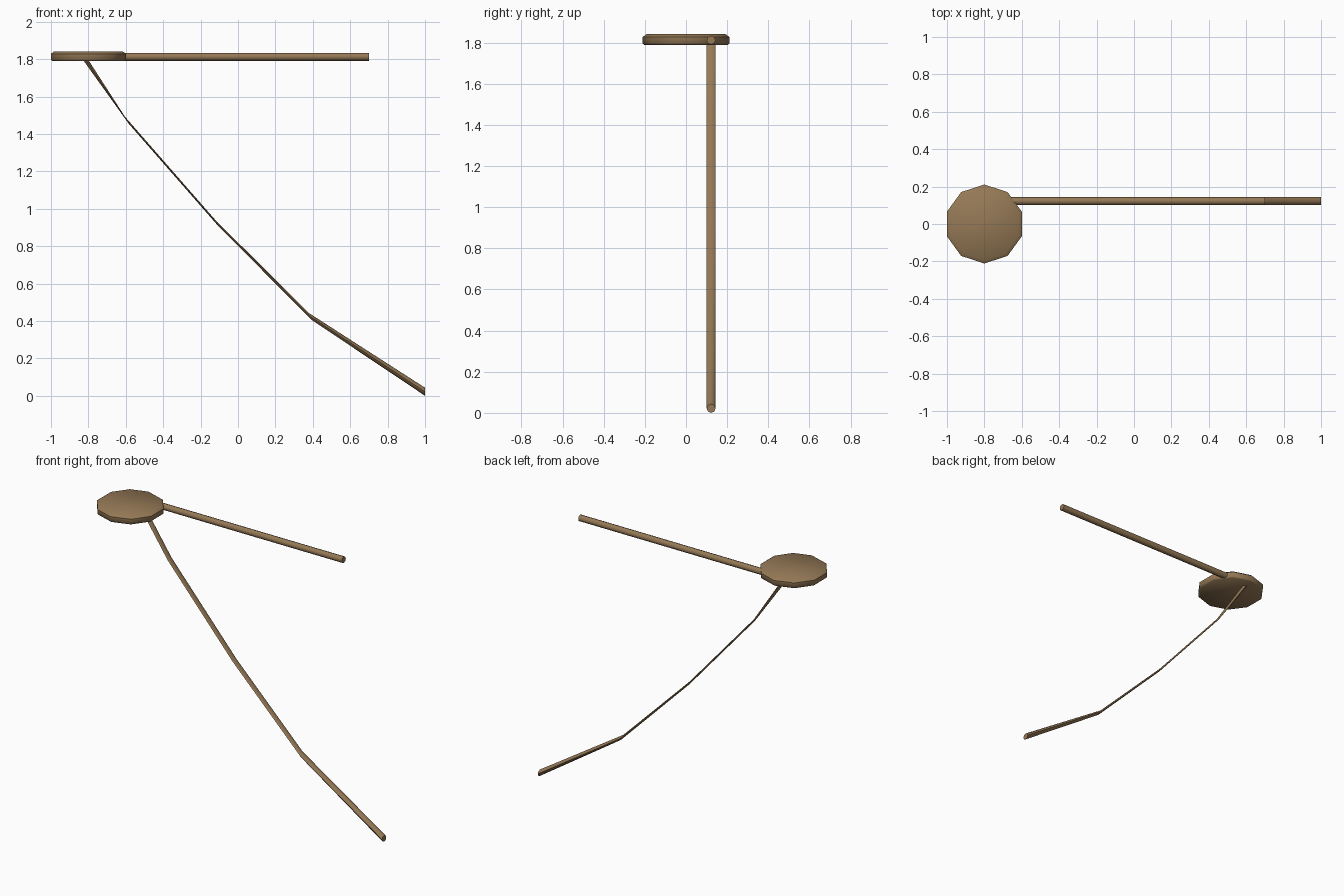
import bpy, bmesh, math
from mathutils import Vector

if "Cube" in bpy.data.objects:
    bpy.data.objects.remove(bpy.data.objects["Cube"])

wood = bpy.data.materials.new("brown wood")
wood.diffuse_color = (0.30, 0.19, 0.092, 1)
wood.use_nodes = True
wood.node_tree.nodes["Principled BSDF"].inputs["Base Color"].default_value = wood.diffuse_color


def loft(name, rings):
    """Skin a list of equal-sized rings and cap both ends."""
    bm = bmesh.new()
    rows = [[bm.verts.new(p) for p in ring] for ring in rings]
    n = len(rows[0])
    for a, b in zip(rows, rows[1:]):
        for i in range(n):
            j = (i + 1) % n
            bm.faces.new((a[i], a[j], b[j], b[i]))
    bm.faces.new(rows[0])
    bm.faces.new(rows[-1])
    bmesh.ops.recalc_face_normals(bm, faces=bm.faces)
    mesh = bpy.data.meshes.new(name)
    bm.to_mesh(mesh)
    bm.free()
    mesh.materials.append(wood)
    obj = bpy.data.objects.new(name, mesh)
    bpy.context.collection.objects.link(obj)
    bpy.ops.object.select_all(action='DESELECT')
    obj.select_set(True)
    bpy.context.view_layer.objects.active = obj
    bpy.ops.object.shade_smooth_by_angle(angle=math.radians(50))
    return obj


def rod(name, path, r=0.0215, y=0.122, sides=8):
    """Rod along (x, z, tilt) points, its rings near upright."""
    rings = []
    for x, z, tilt in path:
        t = math.radians(tilt)
        up = Vector((-math.sin(t), 0, math.cos(t)))
        side = Vector((0, 1, 0))
        rings.append([Vector((x, y, z)) + r * (math.cos(a) * side + math.sin(a) * up)
                      for a in (2 * math.pi * i / sides for i in range(sides))])
    return loft(name, rings)


# ten-sided disc with bevelled rim
profile = [(0.202, 1.789), (0.211, 1.797), (0.211, 1.828), (0.192, 1.842)]
loft("disc", [[(-0.8 + r * math.cos(a), r * math.sin(a), z)
               for a in (math.pi / 2 + math.tau * i / 10 for i in range(10))]
              for r, z in profile])

# straight level rod
rod("level_rod", [(-0.83, 1.8125, 0), (0.70, 1.8125, 0)])

# bent rod sweeping down to the ground
rod("bent_rod", [(-0.825, 1.8125, 0), (-0.594, 1.473, 28), (-0.112, 0.922, 28),
                 (0.388, 0.423, 25), (1.0, 0.0215, 0)])
